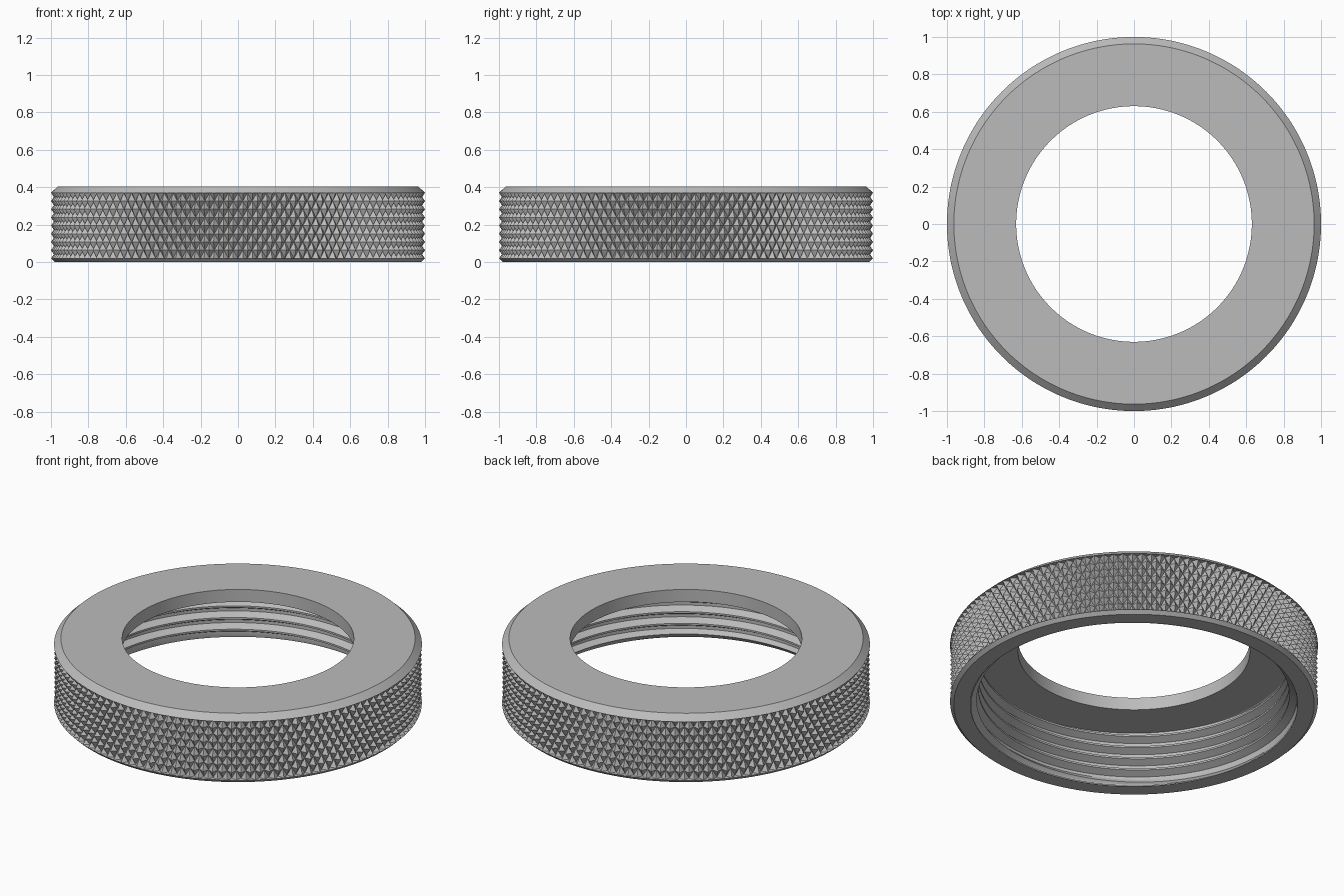
import bpy, bmesh
from math import cos, sin, tau, radians

cube = bpy.data.objects.get("Cube")
if cube:
    bpy.data.objects.remove(cube, do_unlink=True)

SEGMENTS = 240               # facets around the ring, two per knurl diamond
ROWS = 8                     # half-diamond rows up the grip
KNURL_LOW, KNURL_HIGH = 0.02, 0.37
TIP, VALLEY = 1.0, 0.97
LIP_UNDER = 0.33             # underside of the inward lip
PITCH, ROOT, CREST = 0.07, 0.885, 0.845
MOUTH = 0.89                 # radius of the bottom opening

steel = bpy.data.materials.new("grey steel")
steel.use_nodes = True
colour = (0.5, 0.5, 0.5, 1)
steel.diffuse_color = colour
steel.node_tree.nodes["Principled BSDF"].inputs["Base Color"].default_value = colour


def polar(radius, step, z):
    angle = tau * step / SEGMENTS
    return (radius * cos(angle), radius * sin(angle), z)


def finish(bm, name, smooth):
    mesh = bpy.data.meshes.new(name)
    bm.to_mesh(mesh)
    bm.free()
    mesh.materials.append(steel)
    obj = bpy.data.objects.new(name, mesh)
    bpy.context.collection.objects.link(obj)
    if smooth:
        bpy.ops.object.select_all(action="DESELECT")
        obj.select_set(True)
        bpy.context.view_layer.objects.active = obj
        bpy.ops.object.shade_smooth_by_angle(angle=radians(25))
    return obj


def skin(bm, columns):
    """Join neighbouring columns of vertices with quads."""
    for a, b in zip(columns, columns[1:]):
        for k in range(len(a) - 1):
            bm.faces.new((a[k], b[k], b[k + 1], a[k + 1]))
    bmesh.ops.remove_doubles(bm, verts=bm.verts[:], dist=1e-5)


# Ring body: bottom rim, chamfers, recessed grip band, top face and lip
profile = [(MOUTH, 0), (0.98, 0), (TIP, KNURL_LOW), (0.96, KNURL_LOW),
           (0.96, KNURL_HIGH), (TIP, KNURL_HIGH), (0.963, 0.405),
           (0.63, 0.405), (0.63, LIP_UNDER), (MOUTH, LIP_UNDER)]
bm = bmesh.new()
skin(bm, [[bm.verts.new(polar(r, i, z)) for r, z in profile]
          for i in range(SEGMENTS + 1)])
finish(bm, "ring_body", True)

# Knurled grip: pyramids on a diamond lattice, tips and valleys alternating
bm = bmesh.new()
row_height = (KNURL_HIGH - KNURL_LOW) / ROWS
grid = [[bm.verts.new(polar(TIP if (i + j) % 2 else VALLEY, i,
                            KNURL_LOW + j * row_height))
         for j in range(ROWS + 1)] for i in range(SEGMENTS)]
for i in range(SEGMENTS):
    left, right = grid[i], grid[(i + 1) % SEGMENTS]
    for j in range(ROWS):
        a, b, c, d = left[j], right[j], right[j + 1], left[j + 1]
        # The valley-to-valley diagonal forms the groove
        if (i + j) % 2:
            bm.faces.new((a, b, d))
            bm.faces.new((b, c, d))
        else:
            bm.faces.new((a, b, c))
            bm.faces.new((a, c, d))
finish(bm, "knurled_grip", False)

# Internal thread: helical trapezoid, opened out at the mouth and trimmed flat
tooth = [(0.9, ROOT), (0.6, CREST), (0.45, CREST), (0.15, ROOT)]
bm = bmesh.new()
columns = []
for i in range(SEGMENTS + 1):
    column = []
    for turn in range(6, -3, -1):
        for part, radius in tooth:
            z = PITCH * (turn + part + i / SEGMENTS)
            radius = max(radius, min(MOUTH, MOUTH - z))
            column.append(bm.verts.new(polar(radius, i, z)))
    columns.append(column)
skin(bm, columns)
for height, direction in ((0, -1), (LIP_UNDER, 1)):
    bmesh.ops.bisect_plane(bm, geom=bm.verts[:] + bm.edges[:] + bm.faces[:],
                           plane_co=(0, 0, height), plane_no=(0, 0, direction),
                           clear_outer=True)
finish(bm, "internal_thread", True)
